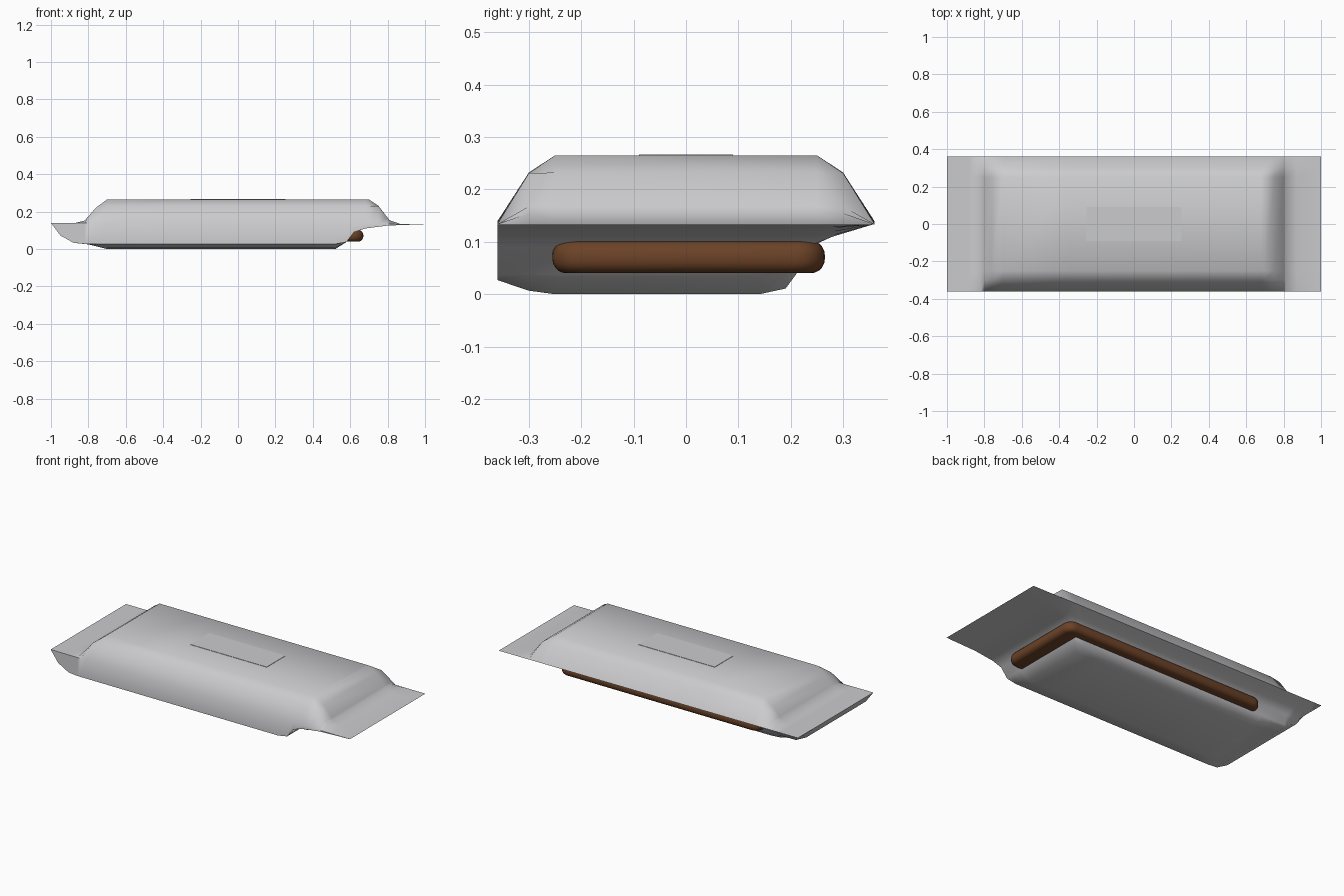
import bpy, bmesh, math

cube = bpy.data.objects.get("Cube")
if cube:
    bpy.data.objects.remove(cube, do_unlink=True)


def material(name, colour, rough):
    m = bpy.data.materials.new(name)
    m.diffuse_color = (*colour, 1)
    m.use_nodes = True
    bsdf = m.node_tree.nodes["Principled BSDF"]
    bsdf.inputs["Base Color"].default_value = (*colour, 1)
    bsdf.inputs["Roughness"].default_value = rough
    return m


silver = material("silver foil", (0.60, 0.60, 0.62), 0.5)
brown = material("chocolate brown", (0.15, 0.055, 0.02), 0.5)


def finish(bm, name, mat, angle):
    bmesh.ops.recalc_face_normals(bm, faces=bm.faces)
    mesh = bpy.data.meshes.new(name)
    bm.to_mesh(mesh)
    bm.free()
    mesh.materials.append(mat)
    ob = bpy.data.objects.new(name, mesh)
    bpy.context.collection.objects.link(ob)
    bpy.ops.object.select_all(action="DESELECT")
    ob.select_set(True)
    bpy.context.view_layer.objects.active = ob
    bpy.ops.object.shade_smooth_by_angle(angle=math.radians(angle))
    return ob


def sample(profile, t):
    """Linear interpolation along a list of (position, value) points."""
    for (a, u), (b, v) in zip(profile, profile[1:]):
        if t <= b:
            return u + (v - u) * (t - a) / (b - a)
    return profile[-1][1]


# Fractions of full height for the upper and lower bulges of the wrapper
top_x = [(-1, 0), (-.87, 0), (-.82, .1), (-.76, .65), (-.7, 1),
         (.7, 1), (.75, .75), (.81, .16), (.87, 0), (1, 0)]
top_y = [(-.36, 0), (-.3, .74), (-.25, 1), (.25, 1), (.3, .74), (.36, 0)]
low_x = [(-1, 0), (-.95, .48), (-.88, .76), (-.8, .82), (-.7, 1), (.52, 1),
         (.58, .72), (.62, .33), (.68, .18), (.8, .06), (1, 0)]
low_y = [(-.36, .8), (-.3, .95), (-.25, 1), (.14, 1), (.19, .92),
         (.21, .72), (.23, .35), (.28, .18), (.36, 0)]


def seam(x):
    return .1365 - .0035 * x


def top_z(x, y):
    k = min(sample(top_x, x), sample(top_y, y))
    return seam(x) + (.265 - seam(x)) * k


def low_z(x, y):
    return seam(x) * (1 - min(sample(low_x, x), sample(low_y, y)))


# Wrapper: two sheets joined by a wall along the front
xs = sorted({p[0] for p in top_x + low_x} | {-.35, 0, .35})
bm = bmesh.new()


def sheet(height, ys):
    rows = [[bm.verts.new((x, y, height(x, y))) for x in xs] for y in ys]
    for r, s in zip(rows, rows[1:]):
        for i in range(len(xs) - 1):
            bm.faces.new((r[i], r[i + 1], s[i + 1], s[i]))
    return rows[0]


upper = sheet(top_z, [p[0] for p in top_y])
lower = sheet(low_z, [p[0] for p in low_y])
for i in range(len(xs) - 1):
    bm.faces.new((lower[i], lower[i + 1], upper[i + 1], upper[i]))
bmesh.ops.remove_doubles(bm, verts=bm.verts, dist=.0005)
finish(bm, "wrapper", silver, 65)


def box(size, centre):
    bm = bmesh.new()
    bmesh.ops.create_cube(bm, size=1)
    bmesh.ops.scale(bm, vec=size, verts=bm.verts)
    bmesh.ops.translate(bm, vec=centre, verts=bm.verts)
    return bm


# Chocolate bar showing through the open underside
bm = box((1.34, .52, .062), (0, .005, .071))
uprights = [e for e in bm.edges if abs(e.verts[0].co.z - e.verts[1].co.z) > .01]
bmesh.ops.bevel(bm, geom=uprights, offset=.055, segments=6, profile=.5,
                affect="EDGES")
rims = [e for e in bm.edges if abs(e.verts[0].co.z - e.verts[1].co.z) < .01]
bmesh.ops.bevel(bm, geom=rims, offset=.027, segments=5, profile=.5,
                affect="EDGES")
finish(bm, "chocolate_bar", brown, 60)

# Thin blank panel on the top
finish(box((.51, .18, .004), (0, 0, .265)), "top_panel", silver, 30)
